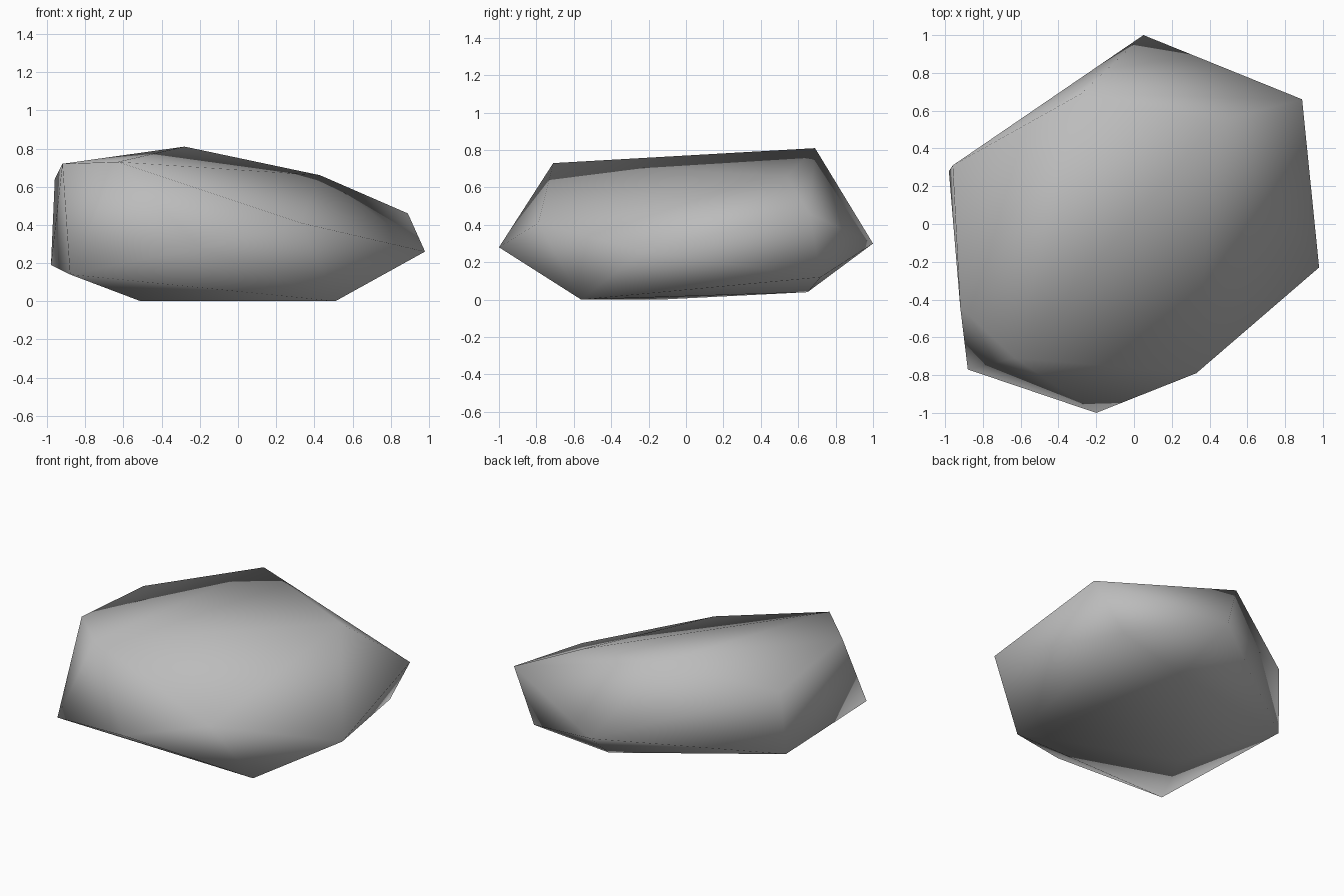
import bpy
import bmesh

# Remove the default cube
default_cube = bpy.data.objects.get("Cube")
if default_cube:
    bpy.data.objects.remove(default_cube, do_unlink=True)


def make_material(name, color):
    material = bpy.data.materials.new(name)
    material.use_nodes = True
    material.diffuse_color = color
    shader = material.node_tree.nodes["Principled BSDF"]
    shader.inputs["Base Color"].default_value = color
    return material


def make_stone(name, corners, material):
    """Wrap a taut faceted skin around the corner points and shade it smooth."""
    bm = bmesh.new()
    for corner in corners:
        bm.verts.new(corner)
    hull = bmesh.ops.convex_hull(bm, input=bm.verts[:])
    spare = [v for v in bm.verts if not v.link_faces]
    bmesh.ops.delete(bm, geom=spare, context="VERTS")
    bmesh.ops.recalc_face_normals(bm, faces=bm.faces[:])
    for face in bm.faces:
        face.smooth = True
    mesh = bpy.data.meshes.new(name)
    bm.to_mesh(mesh)
    bm.free()
    mesh.materials.append(material)
    stone = bpy.data.objects.new(name, mesh)
    bpy.context.collection.objects.link(stone)
    return stone


# Corners of the underside
base = [(.51, -.56, 0), (-.51, -.14, 0), (.15, .65, .04)]

# Corners around the widest part
girth = [
    (.69, .72, .12), (.05, 1, .3), (.89, .66, .46), (.98, -.23, .26),
    (.33, -.79, .41), (-.2, -1, .28), (-.88, -.77, .14), (-.98, .28, .19),
]

# Corners of the sloping top
crown = [
    (-.96, .31, .64), (-.92, -.44, .72), (-.63, -.71, .73),
    (-.28, .69, .81), (.43, .54, .66),
]

stone_grey = make_material("stone grey", (.5, .5, .5, 1))
make_stone("rock", base + girth + crown, stone_grey)
